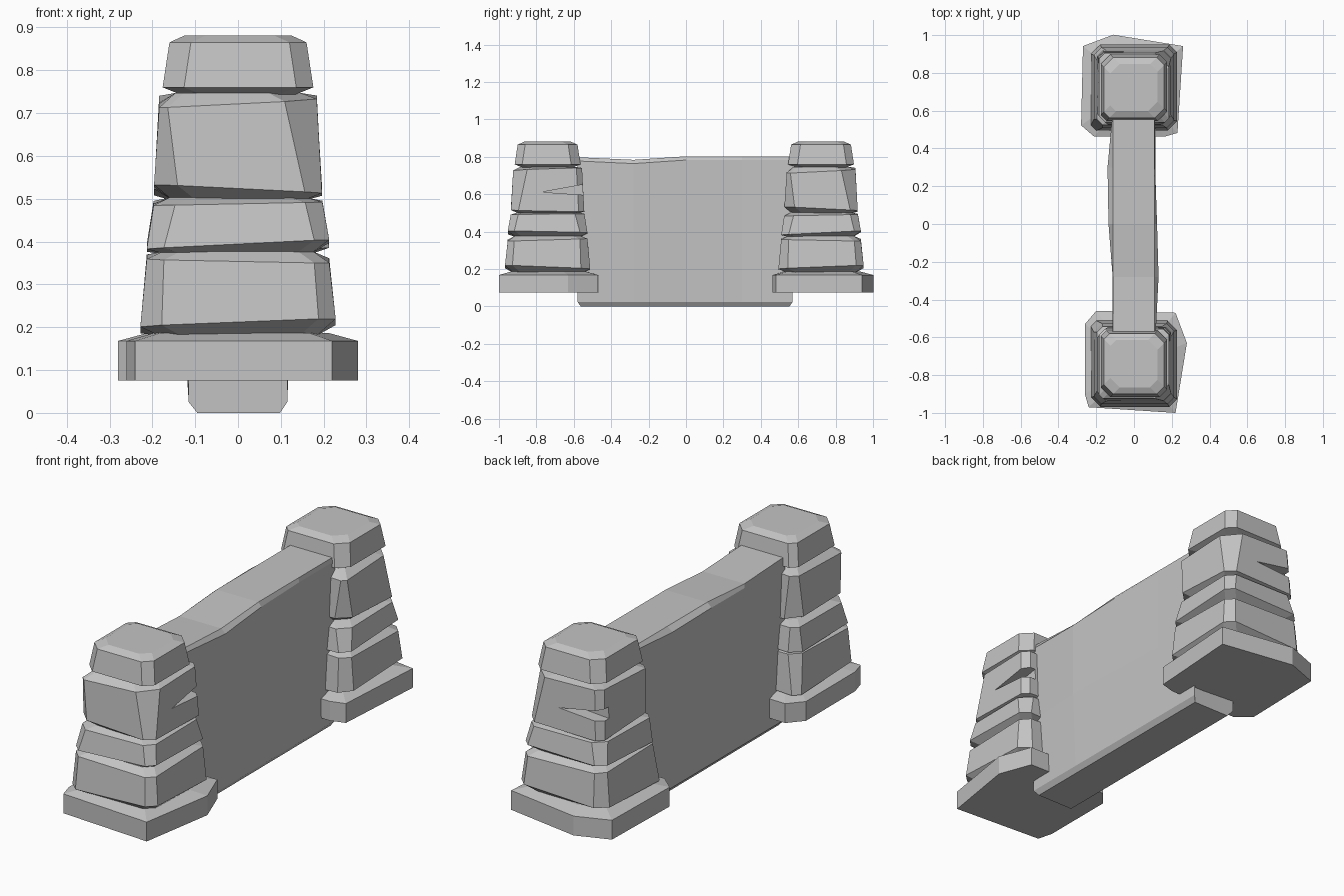
import bpy
import bmesh
from math import radians
from mathutils import Vector

cube = bpy.data.objects.get("Cube")
if cube:
    bpy.data.objects.remove(cube, do_unlink=True)

stone = bpy.data.materials.new("grey stone")
stone.use_nodes = True
GREY = (0.55, 0.55, 0.55, 1)
stone.diffuse_color = GREY
stone.node_tree.nodes["Principled BSDF"].inputs["Base Color"].default_value = GREY


def loft(name, rings):
    """Skin a stack of equal-length rings and close both ends."""
    bm = bmesh.new()
    loops = [[bm.verts.new(p) for p in ring] for ring in rings]
    for a, b in zip(loops, loops[1:]):
        for i in range(len(a)):
            j = (i + 1) % len(a)
            bm.faces.new((a[i], a[j], b[j], b[i]))
    bm.faces.new(loops[0])
    bm.faces.new(loops[-1])
    bmesh.ops.recalc_face_normals(bm, faces=bm.faces)
    mesh = bpy.data.meshes.new(name)
    bm.to_mesh(mesh)
    bm.free()
    mesh.materials.append(stone)
    obj = bpy.data.objects.new(name, mesh)
    bpy.context.collection.objects.link(obj)
    return obj


def stone_ring(half, z, cuts, tilt=(0, 0)):
    """Square with four cut corners, lying on a tilted plane."""
    ring = []
    corners = ((-1, -1), (1, -1), (1, 1), (-1, 1))
    for k, ((sx, sy), cut) in enumerate(zip(corners, cuts)):
        ends = [(sx * half, sy * (half - cut)), (sx * (half - cut), sy * half)]
        if k % 2:
            ends.reverse()
        ring += [(x, y, z + tilt[0] * x + tilt[1] * y) for x, y in ends]
    return ring


def stone_block(name, z, half, low_tilt, top_tilt, low_cuts, top_cuts, inset=0.038):
    """Block with bevelled, slanting lower and upper edges."""
    return loft(name, [
        stone_ring(half[0] - 0.045, z[0], low_cuts),
        stone_ring(half[0], z[1], low_cuts, low_tilt),
        stone_ring(half[1], z[2], top_cuts, top_tilt),
        stone_ring(half[1] - inset, z[3], top_cuts),
    ])


def cut_crack(block):
    """Wedge-shaped crack through one corner of the block."""
    wedge = ((-0.03, 0.612), (0.26, 0.592), (0.26, 0.664))
    cutter = loft("crack_cutter", [[(x, y, z) for y, z in wedge] for x in (0.13, 0.32)])
    cutter.hide_render = True
    mod = block.modifiers.new("crack", "BOOLEAN")
    mod.operation = "DIFFERENCE"
    mod.solver = "EXACT"
    mod.object = cutter
    bpy.context.view_layer.objects.active = block
    bpy.ops.object.modifier_apply(modifier=mod.name)
    bpy.data.objects.remove(cutter, do_unlink=True)


BASE = ((0.22, 0.27), (0.28, 0.11), (0.22, -0.26), (-0.24, -0.23),
        (-0.26, -0.16), (-0.26, 0.21), (-0.20, 0.28))
EVEN = (0.04, 0.035, 0.04, 0.045)
WIDE = (0.05, 0.04, 0.05, 0.03)


def pillar(side, y, turn):
    # Irregular foot slab with a sloping top
    parts = [loft(side + "_pillar_base", [
        [(px * s, py * s, z) for px, py in BASE]
        for s, z in ((1, 0.076), (1, 0.168), (0.75, 0.187))])]
    # Stacked stones
    parts.append(stone_block(side + "_lower_stone", (0.18, 0.203, 0.36, 0.377),
                             (0.228, 0.213), (0.04, -0.04), (-0.02, 0.03), WIDE, EVEN))
    parts.append(stone_block(side + "_thin_stone", (0.37, 0.39, 0.49, 0.503),
                             (0.213, 0.197), (0.05, -0.02), (0.02, 0.01), EVEN, WIDE))
    tall = stone_block(side + "_tall_stone", (0.495, 0.52, 0.727, 0.747),
                       (0.196, 0.184), (-0.05, -0.02), (0.05, 0.03),
                       (0.055, 0.04, 0.03, 0.06), (0.02, 0.075, 0.03, 0.03))
    cut_crack(tall)
    parts.append(tall)
    # Cap stone
    parts.append(stone_block(side + "_cap_stone", (0.742, 0.76, 0.865, 0.881),
                             (0.176, 0.16), (0, 0), (0, 0), WIDE, WIDE, 0.035))
    for part in parts:
        part.location = Vector((0, y, 0))
        part.rotation_euler.z = radians(turn)


pillar("front", -0.74, 0)
pillar("back", 0.722, 90)

# Wall slab: cross-sections along y of (y, top height, right bulge, left bulge)
sections = ((-0.58, 0.798, 0.115, 0.115), (-0.28, 0.784, 0.13, 0.113),
            (0, 0.803, 0.122, 0.135), (0.3, 0.803, 0.112, 0.14),
            (0.57, 0.803, 0.112, 0.115))
rings = []
for y, top, right, left in sections:
    rings.append([
        (-0.095, y * 0.97, 0), (0.098, y * 0.97, 0),
        (0.115, y, 0.025), (right, y, 0.4), (right, y, top - 0.02),
        (0.108, y, top), (-0.112, y, top),
        (-left, y, top - 0.02), (-left, y, 0.4), (-0.115, y, 0.025)])
loft("wall_slab", rings)
